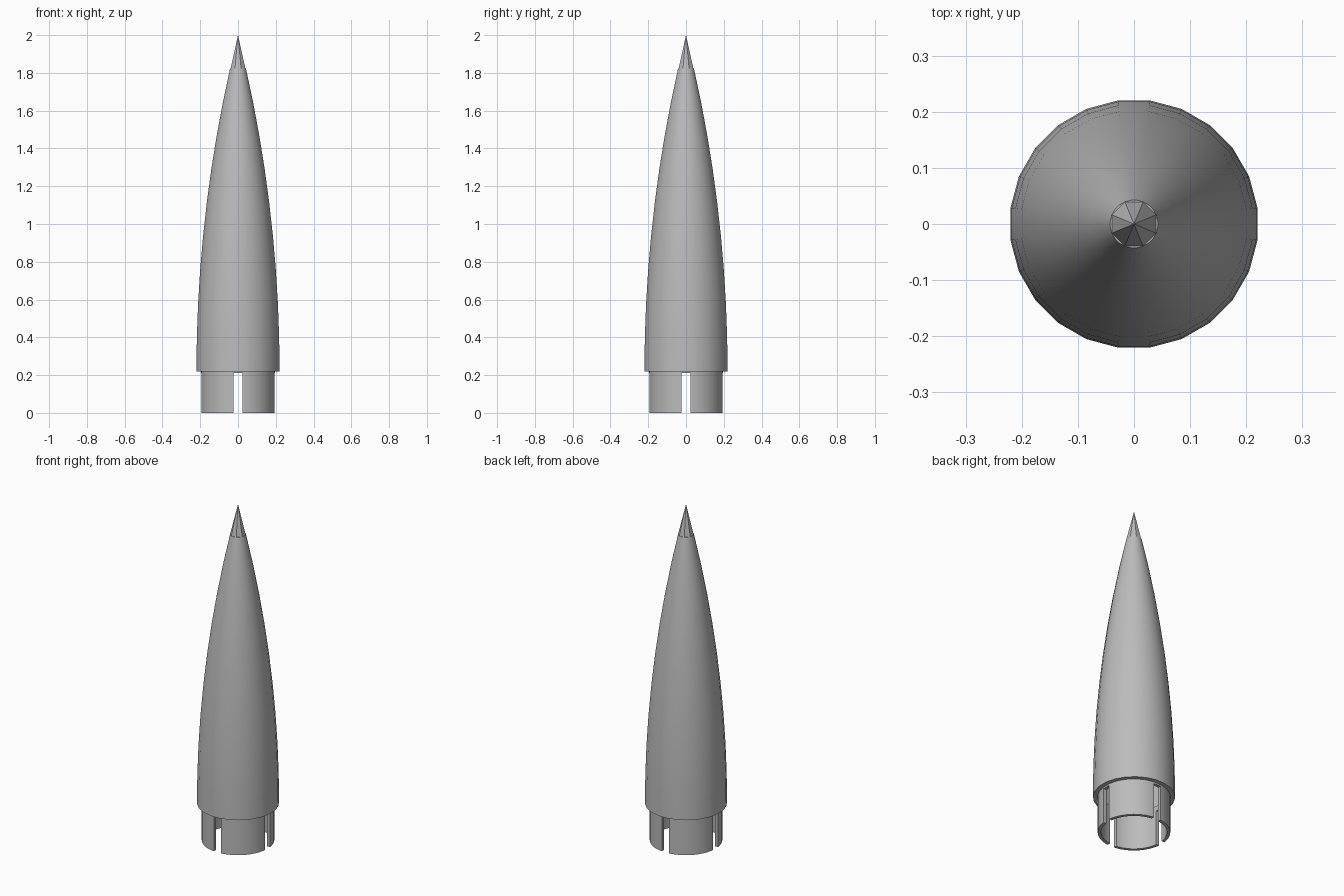
import bpy
import bmesh
from math import cos, sin, pi, sqrt, radians

cube = bpy.data.objects.get("Cube")
if cube:
    bpy.data.objects.remove(cube, do_unlink=True)

RADIUS, BASE, TOP = 0.222, 0.22, 2.0
LENGTH = TOP - BASE
RINGS, SIDES = 10, 24

# Single plain grey plastic
grey = bpy.data.materials.new("plain grey")
grey.use_nodes = True
colour = (0.5, 0.5, 0.5, 1)
grey.diffuse_color = colour
grey.node_tree.nodes["Principled BSDF"].inputs["Base Color"].default_value = colour


def ogive(z):
    """Radius of the tangent ogive at height z."""
    rho = (RADIUS ** 2 + LENGTH ** 2) / (2 * RADIUS)
    return sqrt(rho ** 2 - (z - BASE) ** 2) - rho + RADIUS


def lathe(name, profile, sides, angle):
    """Spin a closed (radius, z) profile; points on the axis merge."""
    bm = bmesh.new()
    rings = []
    for r, z in profile:
        ring = []
        for i in range(sides):
            a = 2 * pi * (i + 0.5) / sides
            ring.append(bm.verts.new((r * cos(a), r * sin(a), z)))
        rings.append(ring)
    for k, lower in enumerate(rings):
        upper = rings[(k + 1) % len(rings)]
        if profile[k][0] == 0 and profile[(k + 1) % len(rings)][0] == 0:
            continue
        for i in range(sides):
            j = (i + 1) % sides
            bm.faces.new((lower[i], lower[j], upper[j], upper[i]))
    bmesh.ops.remove_doubles(bm, verts=bm.verts, dist=1e-5)
    bmesh.ops.recalc_face_normals(bm, faces=bm.faces)
    mesh = bpy.data.meshes.new(name)
    bm.to_mesh(mesh)
    bm.free()
    mesh.materials.append(grey)
    obj = bpy.data.objects.new(name, mesh)
    bpy.context.collection.objects.link(obj)
    bpy.ops.object.select_all(action='DESELECT')
    obj.select_set(True)
    bpy.context.view_layer.objects.active = obj
    bpy.ops.object.shade_smooth_by_angle(angle=radians(angle))
    return obj


# Hollow ogive body, ending in a small flat under the tip
WALL = 0.025
heights = [BASE + LENGTH * k / RINGS for k in range(RINGS)]
outer = [(ogive(z), z) for z in heights]
inner = [(ogive(z) - WALL, z) for z in heights[:-1]]
tip_z = heights[-1]
lathe("nose_body", outer + [(0, tip_z), (0, tip_z - 0.04)] + inner[::-1], SIDES, 30)

# Faceted tip
lathe("pointed_tip", [(0, tip_z), (ogive(tip_z), tip_z), (0, TOP)], 8, 20)

# Shoulder sleeve that plugs into the body
shoulder = lathe("shoulder_sleeve",
                 [(0.196, 0), (0.196, 0.24), (0.178, 0.24), (0.178, 0)], 48, 30)

# Four slots cut through the sleeve
for name, size in (("slot_cutter_x", (0.6, 0.046, 0.42)),
                   ("slot_cutter_y", (0.046, 0.6, 0.42))):
    bpy.ops.mesh.primitive_cube_add(size=1, location=(0, 0, 0))
    cutter = bpy.context.object
    cutter.name = name
    cutter.scale = size
    cutter.hide_render = True
    cutter.display_type = 'WIRE'
    cutter.data.materials.append(grey)
    cut = shoulder.modifiers.new(name, 'BOOLEAN')
    cut.operation = 'DIFFERENCE'
    cut.solver = 'EXACT'
    cut.object = cutter
